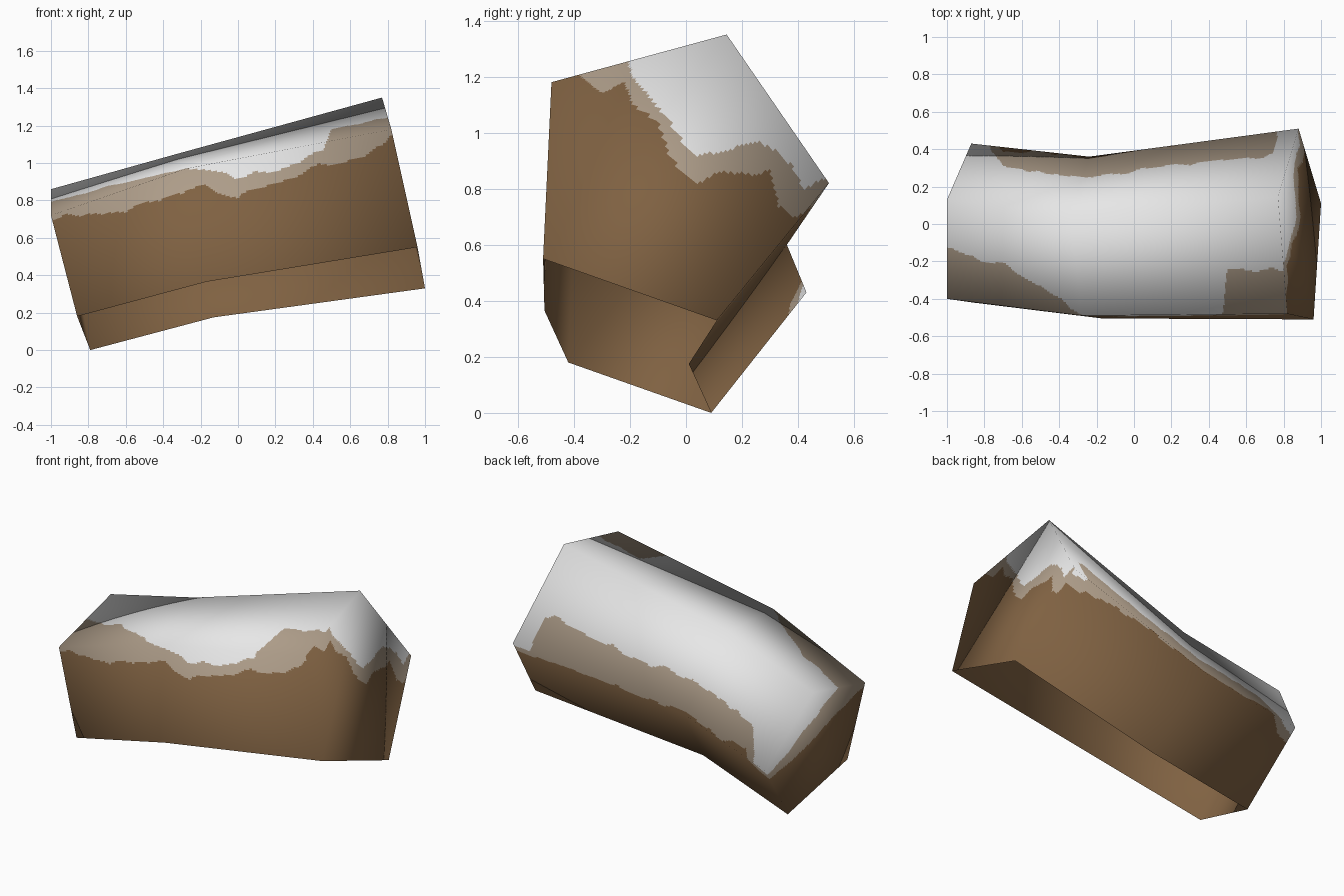
import bpy
from mathutils import Vector, noise

if "Cube" in bpy.data.objects:
    bpy.data.objects.remove(bpy.data.objects["Cube"])

# Three five-sided rings (left, middle, right); order: top front, top back, back, bottom back, bottom front
RINGS = [
    [(-1.0, -.40, .72), (-1.0, .13, .86), (-.87, .43, .43), (-.79, .09, 0), (-.86, -.42, .18)],
    [(-.28, -.49, .97), (-.34, .05, 1.045), (-.24, .36, .60), (-.13, .01, .175), (-.17, -.505, .365)],
    [(.82, -.48, 1.18), (.77, .145, 1.35), (.88, .51, .82), (1.0, .11, .33), (.96, -.51, .55)],
]

# Snow line and frost line (height less the slope of the log) along x, at front and back
FRONT = [(-1, 1.32, .97), (-.75, 1.19, .93), (-.6, 1.12, .89), (-.4, 1.07, .91), (-.2, 1.0, .90),
         (0, .92, .82), (.3, .92, .84), (.46, .93, .85), (.5, 1.14, .83), (.78, 1.16, .89), (.85, 1.17, .95)]
BACK = [(-.9, .58, .53), (-.78, .66, .58), (-.7, .76, .68), (-.5, .77, .66), (0, .80, .65),
        (.6, .78, .60), (.74, .76, .58), (.78, .64, .55)]
# Snow line and frost line (plain height) across the right end
END = [(-.4, 1.4, 1.22), (-.35, 1.4, 1.18), (-.3, 1.35, 1.14), (-.22, 1.3, 1.18), (-.19, 1.2, 1.10), (-.1, 1.09, 1.04),
       (-.06, 1.04, .92), (0, .95, .84), (.04, .92, .82), (.12, .93, .86), (.25, .97, .85),
       (.3, .95, .87), (.33, .93, .74), (.38, .88, .70), (.42, .80, .71), (.5, .84, .80)]


def material(name, rgb):
    m = bpy.data.materials.new(name)
    m.diffuse_color = (*rgb, 1)
    m.use_nodes = True
    m.node_tree.nodes["Principled BSDF"].inputs["Base Color"].default_value = m.diffuse_color
    return m


def lookup(table, x, col):
    if x <= table[0][0]:
        return table[0][col]
    for a, b in zip(table, table[1:]):
        if x <= b[0]:
            t = (x - a[0]) / (b[0] - a[0])
            return a[col] + (b[col] - a[col]) * t
    return table[-1][col]


def colour_of(p, on_end):
    """0 bare, 1 frosted, 2 snow, chosen by height with a ragged edge."""
    if on_end:
        h = p.z
        line = lambda c: lookup(END, p.y, c)
    else:
        t = (p.y + .45) / .85
        h = p.z - .25 * p.x + .025 * noise.noise(p * 5) + .02 * noise.noise(p * 11)
        line = lambda c: lookup(FRONT, p.x, c) * (1 - t) + lookup(BACK, p.x, c) * t
    if h > line(1):
        return 2
    return 1 if h > line(2) else 0


# Coarse patches: corner ids plus whether the patch is on the right end; the underside stays open
patches = []
for r in range(2):
    for i in (0, 1, 2, 4):
        j = (i + 1) % 5
        patches.append(([(r, i), (r + 1, i), (r + 1, j), (r, j)], False))
for r, quad, tri in ((2, (4, 3, 2, 1), (4, 1, 0, 0)), (0, (1, 2, 3, 4), (4, 0, 1, 1))):
    patches.append(([(r, k) for k in quad], r == 2))
    patches.append(([(r, k) for k in tri], r == 2))


def pos(key):
    return Vector(RINGS[key[0]][key[1]])


# Smooth corner normals, weighted by corner angle
normals = {}
for ids, _ in patches:
    ring = list(dict.fromkeys(ids))
    for k, key in enumerate(ring):
        a = pos(ring[k - 1]) - pos(key)
        b = pos(ring[(k + 1) % len(ring)]) - pos(key)
        normals[key] = normals.get(key, Vector()) + b.cross(a).normalized() * b.angle(a)
for v in normals.values():
    v.normalize()


def blend(c, u, v):
    return (c[0] * (1 - u) + c[1] * u) * (1 - v) + (c[3] * (1 - u) + c[2] * u) * v


# Fine grid over each patch so the snow edge can wander across the panels
verts, index, faces, face_normals, colours = [], {}, [], [], []


def vert(p):
    key = tuple(round(c, 4) for c in p)
    if key not in index:
        index[key] = len(verts)
        verts.append(p)
    return index[key]


for ids, on_end in patches:
    c = [pos(k) for k in ids]
    cn = [normals[k] for k in ids]
    nu = 110 if ids[0][0] != ids[1][0] else 60
    nv = 60
    grid = [[(vert(blend(c, a / nu, b / nv)), blend(cn, a / nu, b / nv).normalized())
             for b in range(nv + 1)] for a in range(nu + 1)]
    for a in range(nu):
        for b in range(nv):
            cell = [grid[a][b], grid[a + 1][b], grid[a + 1][b + 1], grid[a][b + 1]]
            cell = list({q[0]: q for q in cell}.values())
            if len(cell) > 2:
                faces.append([q[0] for q in cell])
                face_normals.append([q[1] for q in cell])
                colours.append(colour_of(blend(c, (a + .5) / nu, (b + .5) / nv), on_end))

mesh = bpy.data.meshes.new("snowy_log")
mesh.from_pydata(verts, [], faces)
for m in (material("bark_brown", (.213, .12, .054)),
          material("frosted_bark", (.42, .335, .25)),
          material("snow_white", (.85, .85, .85))):
    mesh.materials.append(m)
for poly, colour in zip(mesh.polygons, colours):
    poly.use_smooth = True
    poly.material_index = colour
mesh.normals_split_custom_set([n for f in face_normals for n in f])

log = bpy.data.objects.new("snowy_log", mesh)
bpy.context.collection.objects.link(log)
